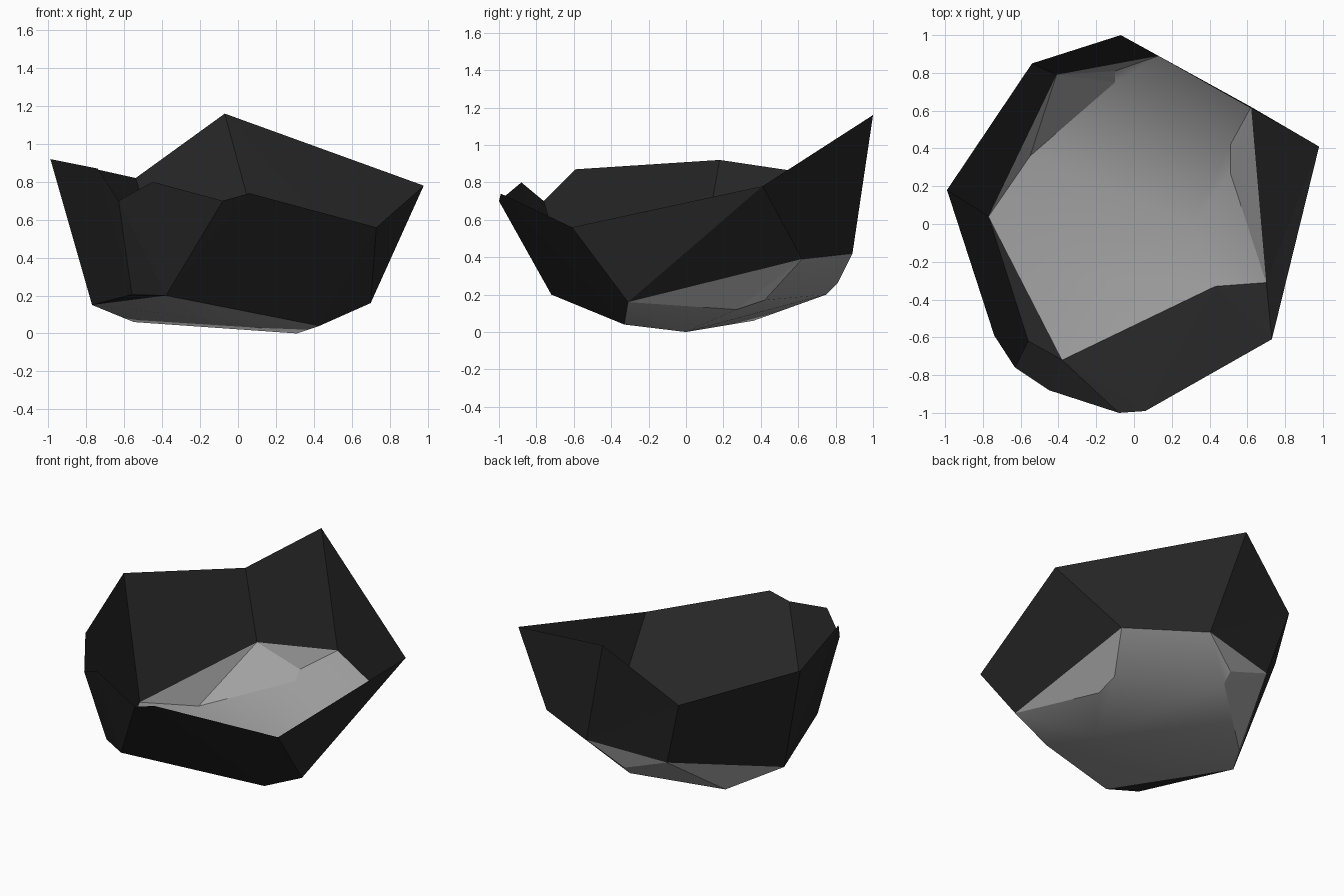
import bpy
import bmesh
from mathutils import Vector

cube = bpy.data.objects.get("Cube")
if cube:
    bpy.data.objects.remove(cube, do_unlink=True)


def make_material(name, colour):
    material = bpy.data.materials.new(name)
    material.use_nodes = True
    material.diffuse_color = colour
    shader = material.node_tree.nodes["Principled BSDF"]
    shader.inputs["Base Color"].default_value = colour
    shader.inputs["Roughness"].default_value = 0.9
    return material


dark_stone = make_material("dark stone", (0.02, 0.02, 0.02, 1))
pale_stone = make_material("pale stone", (0.36, 0.36, 0.36, 1))

# Corners of the jagged upper rim
rim = {
    "peak": (-0.07, 1.0, 1.16),
    "east": (0.98, 0.41, 0.78),
    "southeast": (0.73, -0.61, 0.56),
    "south": (0.06, -0.99, 0.74),
    "notch": (-0.08, -1.0, 0.7),
    "tooth": (-0.45, -0.88, 0.8),
    "dip": (-0.63, -0.76, 0.7),
    "southwest": (-0.74, -0.59, 0.87),
    "west": (-0.99, 0.18, 0.92),
    "northwest": (-0.54, 0.85, 0.82),
}

# Corners where the walls meet the floor
base = {
    "base_north": (0.13, 0.89, 0.42),
    "base_northeast": (0.62, 0.62, 0.39),
    "base_east": (0.7, -0.31, 0.16),
    "base_south": (0.43, -0.33, 0.04),
    "base_southwest": (-0.38, -0.72, 0.2),
    "base_corner": (-0.56, -0.62, 0.205),
    "base_west": (-0.77, 0.04, 0.15),
    "base_northwest": (-0.41, 0.79, 0.37),
}

# Creases and low points of the rounded floor
floor = {
    "north_crease": (-0.1, 0.81, 0.26),
    "north_bend": (-0.1, 0.75, 0.2),
    "west_crease": (-0.55, 0.36, 0.06),
    "east_crease": (0.51, 0.42, 0.17),
    "east_bend": (0.51, 0.27, 0.12),
    "lowest": (0.31, 0, 0),
    "west_hollow": (-0.43, -0.25, 0.11),
}
corners = {key: Vector(place) for key, place in (rim | base | floor).items()}


def build_part(name, facets, material, smooth=False):
    """Make one shell from facets, each listed by its corner names."""
    mesh = bpy.data.meshes.new(name)
    bm = bmesh.new()
    made = {}
    for facet in facets:
        keys = facet.split()
        for key in keys:
            if key not in made:
                made[key] = bm.verts.new(corners[key])
        bm.faces.new([made[key] for key in keys])
    bmesh.ops.triangulate(bm, faces=[f for f in bm.faces if len(f.verts) > 3])
    bmesh.ops.recalc_face_normals(bm, faces=bm.faces)
    # Turn the shell so that it faces outward and down
    if sum(f.normal.dot(f.calc_center_median() - Vector((0, 0, 1)))
           for f in bm.faces) < 0:
        bmesh.ops.reverse_faces(bm, faces=bm.faces)
    for face in bm.faces:
        face.smooth = smooth
    bm.to_mesh(mesh)
    bm.free()
    mesh.materials.append(material)
    part = bpy.data.objects.new(name, mesh)
    bpy.context.collection.objects.link(part)
    return part


# Flat dark walls
build_part("outer_walls", [
    "base_north peak east base_northeast",
    "base_northeast east base_east",
    "base_east east southeast",
    "base_east southeast south notch base_southwest base_south",
    "base_southwest notch tooth dip base_corner",
    "base_corner dip southwest west base_west",
    "base_west base_southwest base_corner",
    "base_west west northwest base_northwest",
    "base_northwest northwest peak base_north",
], dark_stone)

# Flat pale chips around the floor
build_part("floor_chips", [
    "base_northeast east_crease east_bend base_east",
    "base_north base_northwest north_crease",
    "base_northwest west_crease north_bend north_crease",
    "base_northwest base_west west_crease",
], pale_stone)

# Rounded pale floor
build_part("rounded_floor", [
    "base_east base_south lowest east_bend",
    "base_south base_southwest west_hollow lowest",
    "base_southwest base_west west_hollow",
    "base_west west_crease west_hollow",
    "west_crease lowest west_hollow",
    "west_crease north_bend lowest",
    "north_bend east_crease east_bend lowest",
    "north_bend north_crease base_north base_northeast east_crease",
], pale_stone, smooth=True)
